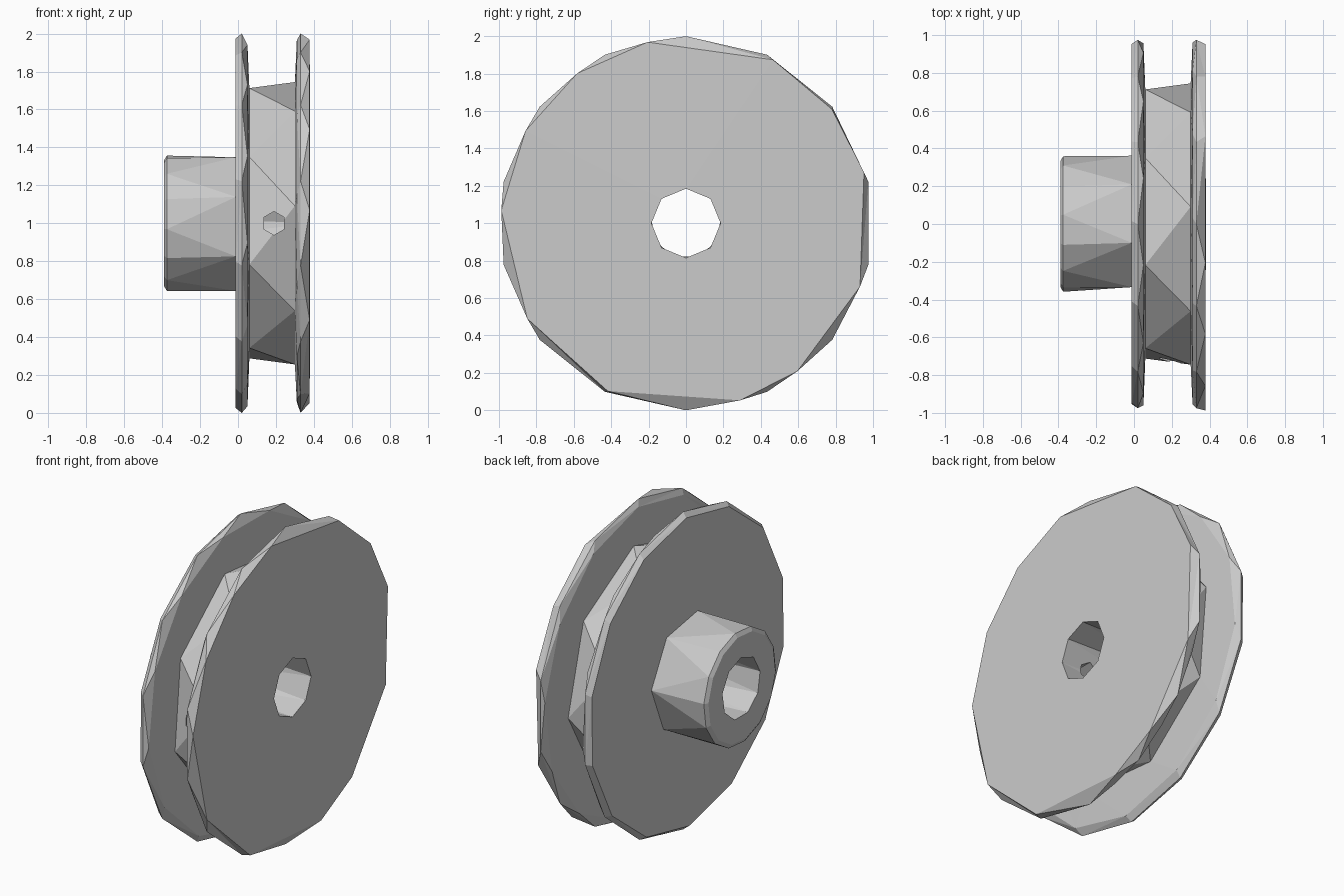
import bpy, bmesh
from math import cos, sin, radians, pi
from mathutils import Matrix

if "Cube" in bpy.data.objects:
    bpy.data.objects.remove(bpy.data.objects["Cube"])


def even(n, phase):
    return sorted((phase + 360 * i / n) % 360 for i in range(n))


# Lathe rings: x position, radius, corner angles (deg from +y towards +z)
RINGS = [
    (-0.385, 0.19, even(9, 10)),      # hub end, bore edge
    (-0.39, 0.335, even(14, 5)),      # hub end, rim
    (-0.375, 0.36, even(14, 5)),
    (-0.012, 0.362, even(7, 106)),    # hub root
    (-0.012, 0.975, even(14, 12)),    # hub-side flange
    (0.02, 1.0, even(14, 90)),
    (0.05, 0.965, even(13, 20)),
    (0.06, 0.745, even(8, 107)),      # groove floor
    (0.30, 0.75, even(8, 83)),
    (0.31, 0.965, even(13, 5)),       # outer flange
    (0.33, 1.0, even(14, 90)),
    (0.378, 0.99, [16, 38, 62, 102, 126, 150, 176, 211, 245, 287, 307, 340]),
    (0.38, 0.185, even(8, 0)),        # bore edge at outer face
]


def stitch(bm, a, b):
    """Join two rings of (angle, vert), advancing whichever is behind."""
    i = j = 0
    na, nb = len(a), len(b)
    # start b at the corner nearest a's first corner
    a0 = a[0][0]
    gap = lambda t: (t - a0 + 180) % 360 - 180
    s = min(range(nb), key=lambda k: abs(gap(b[k][0])))
    ang_a = [a[k % na][0] + 360 * (k // na) for k in range(na + 1)]
    first = a0 + gap(b[s][0])
    ang_b = [first + (b[(s + k) % nb][0] - b[s][0]) % 360 for k in range(nb)] + [first + 360]
    while i < na or j < nb:
        va, vb = a[i % na][1], b[(s + j) % nb][1]
        if j >= nb or (i < na and ang_a[i + 1] <= ang_b[j + 1]):
            i += 1
            bm.faces.new((va, a[i % na][1], vb))
        else:
            j += 1
            bm.faces.new((va, b[(s + j) % nb][1], vb))


def make_object(name, bm):
    bmesh.ops.recalc_face_normals(bm, faces=bm.faces)
    mesh = bpy.data.meshes.new(name)
    bm.to_mesh(mesh)
    bm.free()
    ob = bpy.data.objects.new(name, mesh)
    bpy.context.collection.objects.link(ob)
    return ob


# Pulley body: faceted lathe closed through the bore
bm = bmesh.new()
loops = [[(t, bm.verts.new((x, r * cos(radians(t)), 1 + r * sin(radians(t))))) for t in angles]
         for x, r, angles in RINGS]
for k in range(len(loops)):
    stitch(bm, loops[k], loops[(k + 1) % len(loops)])
bmesh.ops.dissolve_limit(bm, angle_limit=radians(0.5), verts=bm.verts, edges=bm.edges)
pulley = make_object("pulley_wheel", bm)

# Set screw hole from the groove floor into the bore
bm = bmesh.new()
bmesh.ops.create_cone(bm, cap_ends=True, segments=6, radius1=0.062, radius2=0.062, depth=0.9,
                      matrix=Matrix.Translation((0.19, -0.46, 1.0)) @ Matrix.Rotation(pi / 2, 4, 'X'))
cutter = make_object("set_screw_cutter", bm)
cutter.hide_render = True
cutter.hide_viewport = True
cut = pulley.modifiers.new("set_screw_hole", 'BOOLEAN')
cut.operation = 'DIFFERENCE'
cut.solver = 'EXACT'
cut.object = cutter
